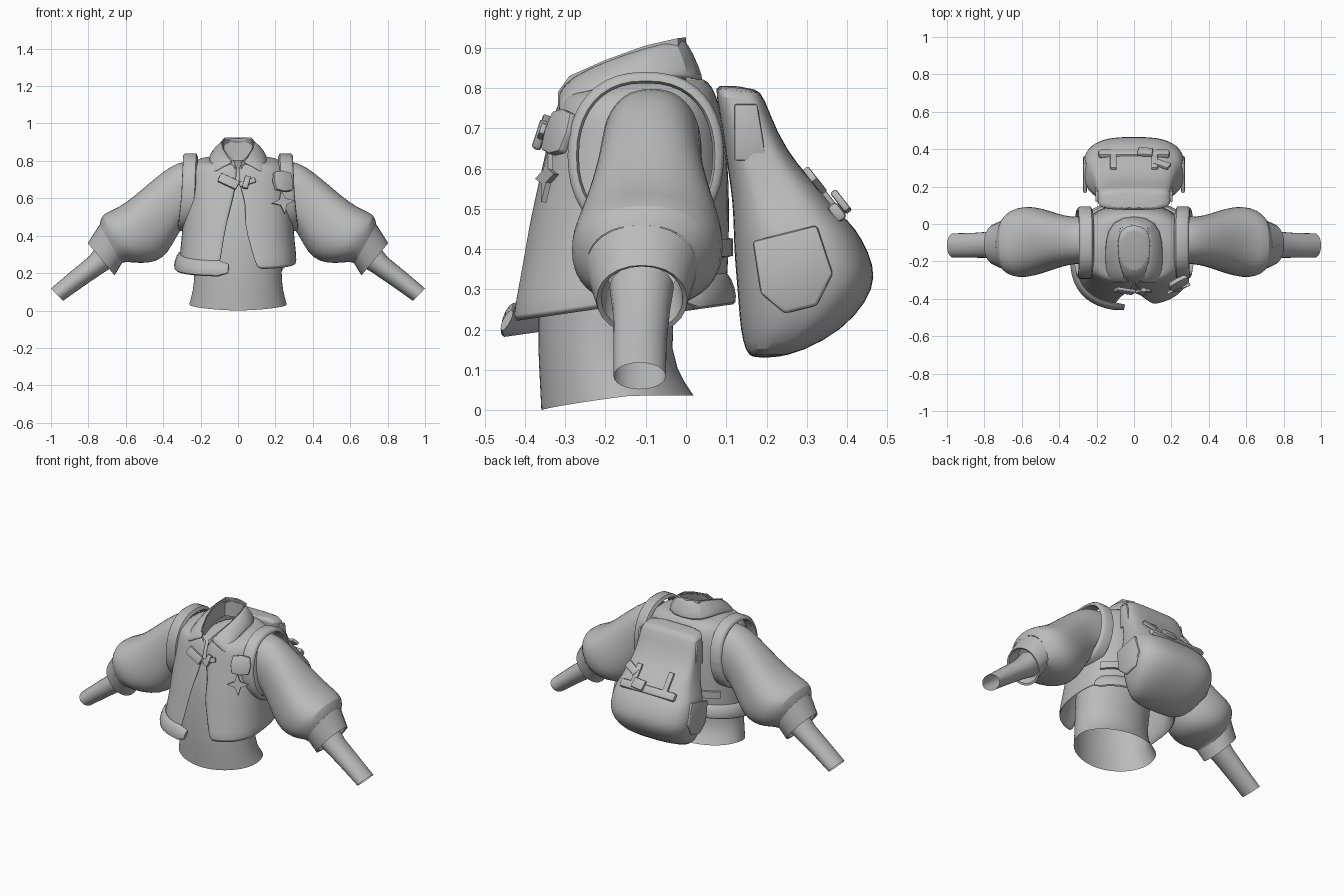
import bpy, bmesh, math
from mathutils import Vector, Matrix

if "Cube" in bpy.data.objects:
    bpy.data.objects.remove(bpy.data.objects["Cube"])

GREY = bpy.data.materials.new("cloth grey")
GREY.diffuse_color = (0.5, 0.5, 0.5, 1)
GREY.use_nodes = True
GREY.node_tree.nodes["Principled BSDF"].inputs["Base Color"].default_value = GREY.diffuse_color


def finish(name, bm, thick=0, sub=0, angle=40):
    bmesh.ops.recalc_face_normals(bm, faces=bm.faces)
    me = bpy.data.meshes.new(name)
    bm.to_mesh(me)
    bm.free()
    ob = bpy.data.objects.new(name, me)
    bpy.context.collection.objects.link(ob)
    me.materials.append(GREY)
    if thick:
        m = ob.modifiers.new("thickness", 'SOLIDIFY')
        m.thickness, m.offset = thick, -1
    if sub:
        m = ob.modifiers.new("smooth", 'SUBSURF')
        m.levels = m.render_levels = sub
    bpy.ops.object.select_all(action='DESELECT')
    ob.select_set(True)
    bpy.context.view_layer.objects.active = ob
    bpy.ops.object.shade_smooth_by_angle(angle=math.radians(angle))
    return ob


def loft(name, rings, closed=True, caps=(False, False), **kw):
    bm = bmesh.new()
    rows = [[bm.verts.new(p) for p in r] for r in rings]
    n = len(rows[0])
    for a, b in zip(rows, rows[1:]):
        for i in range(n if closed else n - 1):
            j = (i + 1) % n
            bm.faces.new((a[i], a[j], b[j], b[i]))
    for use, r in zip(caps, (rows[0], rows[-1])):
        if use:
            bm.faces.new(r)
    return finish(name, bm, **kw)


def spow(v, e):
    return math.copysign(abs(v) ** e, v)


def oval(a, hx, y0, y1, n=2.0):
    """Rounded outline point; angle 0 faces the front."""
    return (hx * spow(math.sin(a), 2 / n),
            (y0 + y1) / 2 - (y1 - y0) / 2 * spow(math.cos(a), 2 / n))


def steps(n):
    return [2 * math.pi * i / n for i in range(n)]


# Undershirt, open at the bottom, closed under the neck
rings = []
for z, hx, y0, y1 in ((.0, .262, -.36, .02), (.1, .242, -.365, -.025), (.2, .23, -.37, -.045),
                      (.45, .24, -.36, .02), (.62, .22, -.33, .03), (.74, .13, -.295, .01),
                      (.79, .085, -.27, -.01)):
    r = []
    for a in steps(40):
        x, y = oval(a, hx, y0, y1)
        lift = .036 * min(1, max(0, (y + .36) / .22)) ** .8 if z < .05 else 0
        r.append((x, y, z + lift + (.25 * (y + .14) if z > .7 else 0)))
    rings.append(r)
loft("undershirt", rings, caps=(False, True), sub=1)

# Jacket body: height, half width, front, back, left and right opening edge, tilt
ROWS = ((.255, .317, -.442, .10, -.10, .10, .14), (.36, .304, -.415, .107, -.085, .07, .1),
        (.48, .295, -.39, .107, -.06, .03, .05), (.56, .29, -.37, .107, -.036, .045, 0),
        (.66, .285, -.345, .10, -.010, .008, 0), (.73, .28, -.33, .09, -.006, .004, 0),
        (.785, .258, -.315, .075, -.006, .006, .07), (.82, .20, -.305, .055, -.01, .01, .2),
        (.825, .12, -.30, .03, -.02, .02, .3))


def jacket_ring(row, n=44, out=0):
    z, hx, y0, y1, gl, gr, tilt = row
    e = 2.6
    a0 = math.asin((gr / hx) ** (e / 2))
    a1 = 2 * math.pi - math.asin((-gl / hx) ** (e / 2))
    pts = []
    for i in range(n + 1):
        x, y = oval(a0 + (a1 - a0) * i / n, hx + out, y0 - out, y1 + out, e)
        d = y - (y0 + y1) / 2
        pts.append(Vector((x, y, z + tilt * d * (0 if z > .75 and d > 0 else 1))))
    return pts


loft("jacket_body", [jacket_ring(r) for r in ROWS], closed=False, thick=.014, sub=1)

# Padded hem roll round the back and the open left front
path = jacket_ring((.25, .317, -.442, .10, -.05, .10, .15), 44)[14:]
rings = []
for i, p in enumerate(path):
    tip = .6 if i in (0, len(path) - 1) else 1
    out = Vector((p.x, (p.y + .165), 0)).normalized()
    rings.append([p + out * (.004 + .017 * math.cos(a) * tip - .012 * math.sin(a)) +
                  Vector((0, 0, .014 + .042 * math.sin(a) * tip)) for a in steps(12)])
loft("hem_roll", rings, caps=(True, True))

# Waist belt across the back
rings = [jacket_ring((z, .302, -.41, .105, -.085, .07, .08), 44, o)[15:30]
         for z, o in ((.36, .0), (.362, .012), (.405, .012), (.407, .0))]
loft("back_belt", rings, closed=False)

# Sleeves, cuffs and forearms: upper point, lower point, front y, back y
SLEEVE = ((.25, .80, .26, .48, -.21, .04), (.32, .795, .31, .43, -.215, .04),
          (.40, .745, .35, .35, -.225, .045), (.50, .66, .40, .275, -.25, .07),
          (.60, .575, .48, .25, -.28, .096), (.675, .535, .56, .255, -.29, .092),
          (.73, .515, .605, .26, -.27, .06), (.74, .46, .622, .25, -.248, .028))
CUFF = ((.74, .46, .622, .25, -.248, .028), (.803, .36, .66, .188, -.222, .003),
        (.793, .357, .667, .198, -.21, -.008), (.72, .42, .63, .28, -.20, -.02))
ARM = ((.74, .36, .64, .25, -.19, -.03), (.80, .285, .715, .205, -.182, -.040),
       (.90, .203, .825, .13, -.18, -.048), (1.0, .118, .935, .052, -.18, -.05))


def limb(name, rows, side, sub, n):
    rings = []
    for xt, zt, xb, zb, y0, y1 in rows:
        r = []
        for a in steps(24):
            c, s = spow(math.cos(a), 2 / n), spow(math.sin(a), 2 / n)
            r.append((side * ((xt + xb) / 2 + (xt - xb) / 2 * c), (y0 + y1) / 2 + (y1 - y0) / 2 * s,
                      (zt + zb) / 2 + (zt - zb) / 2 * c))
        rings.append(r)
    loft(name, rings, sub=sub)


for side, tag in ((1, "right"), (-1, "left")):
    limb("sleeve_" + tag, SLEEVE, side, 1, 2.3)
    limb("cuff_" + tag, CUFF, side, 0, 2.1)
    limb("forearm_" + tag, ARM, side, 0, 2)

    # Shoulder strap looping round the armhole
    rings = []
    for a in steps(40):
        c, s = math.cos(a), math.sin(a)
        lean = .02 * max(0, -s)
        prof = ((.222, -.014), (.232, .004), (.288, .004), (.30, -.004), (.302, -.018), (.29, -.024))
        rings.append([(side * (x + lean - .008 * max(0, s)), -.1 + (.19 + h) * spow(c, .85),
                       .632 + (.204 + h) * spow(s, .9)) for x, h in prof])
    rings.append(rings[0])
    loft("shoulder_strap_" + tag, rings, angle=50)

# Collar: inner fold line and outer edge, mirrored about the centre
FOLD = ((.016, -.318, .79), (.052, -.29, .83), (.08, -.20, .87), (.088, -.10, .906),
        (.072, -.02, .924), (.0, .0, .926))
EDGE = ((.14, -.322, .725), (.153, -.295, .765), (.16, -.20, .812), (.16, -.09, .832),
        (.128, .02, .824), (.0, .058, .818))


def both(pts):
    return [Vector(p) for p in pts] + [Vector((-x, y, z)) for x, y, z in pts[-2::-1]]


fold, edge = both(FOLD), both(EDGE)
mid = [(f + e) / 2 + Vector((0, -.002, .016)) for f, e in zip(fold, edge)]
stand = [Vector((f.x * 1.1, f.y, f.z - .12 if f.y > -.28 else f.z - .04)) for f in fold]
loft("collar", [edge, mid, fold], closed=False, thick=.012, sub=1)
loft("collar_stand", [fold, stand], closed=False)

# Backpack body: height, half width, inner y, outer y, squareness
rings = []
for z, hx, y0, y1, n in ((.13, .13, .165, .22, 2.6), (.145, .19, .148, .29, 2.6),
                         (.20, .235, .135, .39, 2.7), (.27, .262, .13, .45, 2.8),
                         (.33, .272, .125, .472, 2.8), (.39, .272, .12, .456, 2.8),
                         (.455, .262, .118, .42, 3), (.49, .245, .117, .38, 3),
                         (.55, .225, .112, .338, 3.2), (.62, .208, .10, .278, 3.4),
                         (.70, .2, .09, .225, 3.6), (.785, .195, .073, .194, 4),
                         (.805, .165, .076, .175, 4)):
    r = []
    for a in steps(40):
        x, y = oval(a, hx, y0, y1, n)
        r.append((x, y, z - .1 * (y - .13) * (z > .6)))
    rings.append(r)
loft("backpack_body", rings, caps=(True, True), sub=1)


def plate(name, pts, thick, bevel=0):
    """Extruded flat outline in local XY, ready to be placed."""
    bm = bmesh.new()
    f = bm.faces.new([bm.verts.new((x, y, -thick / 2)) for x, y in pts])
    ext = bmesh.ops.extrude_face_region(bm, geom=[f])
    bmesh.ops.translate(bm, vec=(0, 0, thick),
                        verts=[v for v in ext["geom"] if isinstance(v, bmesh.types.BMVert)])
    if bevel:
        bmesh.ops.bevel(bm, geom=bm.edges[:], offset=bevel, segments=2, affect='EDGES', profile=.5)
    return finish(name, bm)


def place(ob, loc, tilt, roll=0, yaw=0):
    ob.matrix_world = (Matrix.Translation(loc) @ Matrix.Rotation(yaw, 4, 'Z') @
                       Matrix.Rotation(tilt, 4, 'X') @ Matrix.Rotation(roll, 4, 'Z'))


def box(w, h):
    return [(-w / 2, -h / 2), (w / 2, -h / 2), (w / 2, h / 2), (-w / 2, h / 2)]


# Pocket seam, side pockets, straps and buckles of the backpack
SLOPE = math.radians(-52)
place(plate("pocket_lip", box(.38, .05), .03, bevel=.012), (0, .375, .492), SLOPE)
for side, tag in ((1, "right"), (-1, "left")):
    place(plate("side_panel_" + tag, [(-.035, -.07), (.045, -.07), (.022, .07), (-.035, .07)], .014,
                bevel=.005), (side * .199, .155, .69), math.pi / 2, 0, math.pi / 2)
    pocket = plate("side_pocket_" + tag, [(-.1, .06), (-.08, -.07), (-.02, -.12), (.06, -.10),
                                          (.10, -.02), (.06, .10)], .02, bevel=.009)
    place(pocket, (side * .262, .265, .36), math.pi / 2, 0, math.pi / 2)
    place(plate("pack_strap_" + tag, box(.035, .13), .016, bevel=.004), (side * .11, .335, .548), SLOPE)
place(plate("pack_buckle", box(.08, .06), .018, bevel=.005), (.06, .385, .518), SLOPE, -.1)
place(plate("pack_charm", box(.09, .045), .018, bevel=.005), (.15, .32, .57), SLOPE, -.5)

# Pins on the chest
FACE = math.radians(72)
place(plate("bar_pin", box(.11, .052), .02, bevel=.006), (-.05, -.358, .69), FACE, -.45)
place(plate("clip_wing", box(.09, .028), .014, bevel=.004), (.05, -.36, .685), FACE, .35)
place(plate("clip_centre", box(.03, .07), .022, bevel=.005), (.045, -.362, .685), FACE, -.25)
badge = [(.07 * (1 if i % 2 else .84) * math.cos(i * math.pi / 4 - .05),
          .07 * (1 if i % 2 else .84) * math.sin(i * math.pi / 4 - .05)) for i in range(8)]
place(plate("badge", badge, .025, bevel=.006), (.24, -.315, .69), FACE, 0, .5)
star = [((.065 if i % 2 == 0 else .024) * math.cos(i * math.pi / 4 + .1),
         (.065 if i % 2 == 0 else .024) * math.sin(i * math.pi / 4 + .1)) for i in range(8)]
place(plate("star_charm", star, .014), (.24, -.345, .58), math.radians(80), 0, .35)
